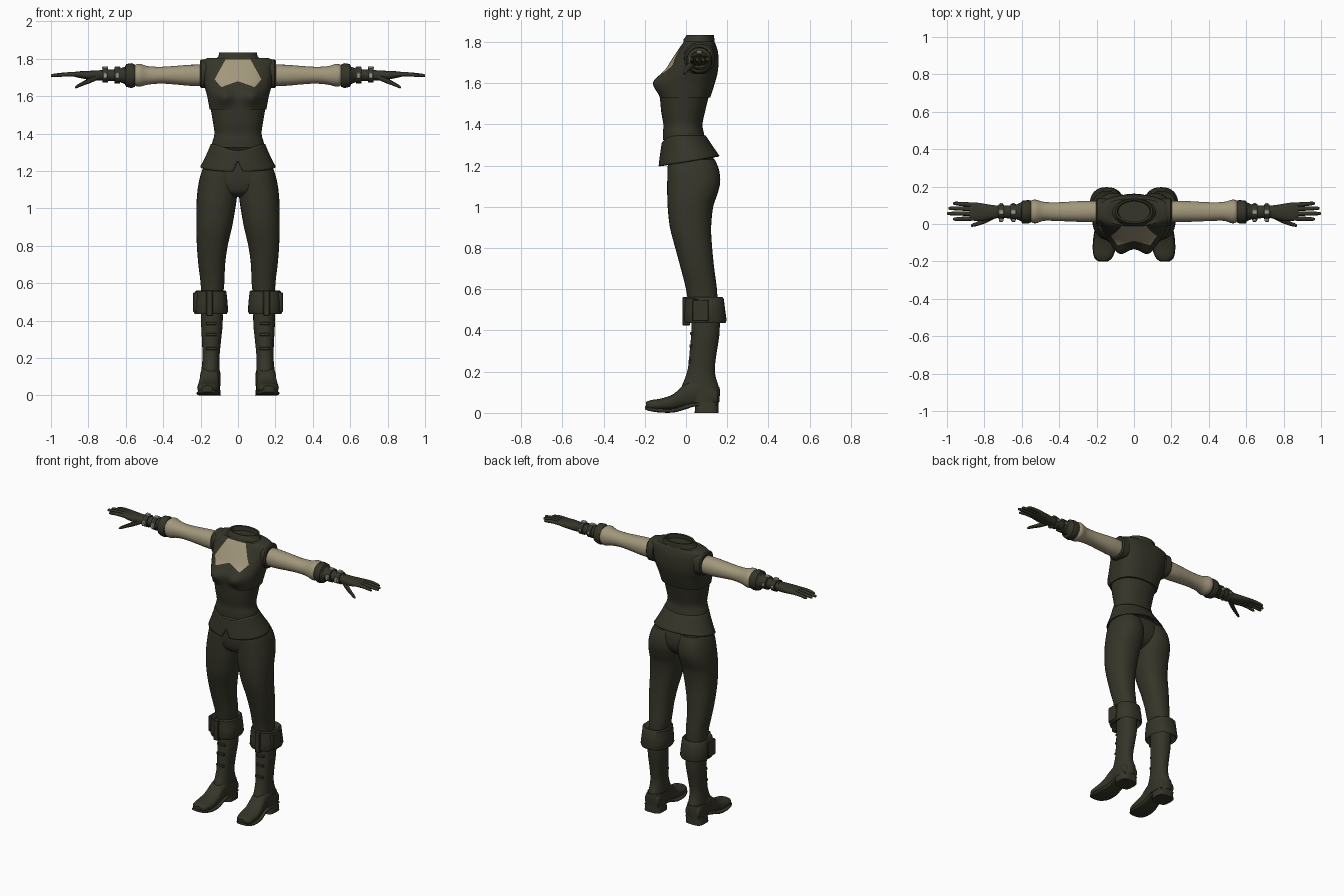
import bpy, bmesh, math
from mathutils import Vector


def material(name, rgb):
    m = bpy.data.materials.new(name)
    m.diffuse_color = (*rgb, 1)
    return m


OLIVE = material("dark olive leather", (0.036, 0.035, 0.022))
BEIGE = material("beige cloth", (0.36, 0.31, 0.20))
SILVER = material("silver metal", (0.32, 0.32, 0.30))


def finish(bm, name, mats, mirror=False):
    bmesh.ops.recalc_face_normals(bm, faces=bm.faces[:])
    me = bpy.data.meshes.new(name)
    bm.to_mesh(me)
    bm.free()
    ob = bpy.data.objects.new(name, me)
    bpy.context.collection.objects.link(ob)
    for m in mats:
        me.materials.append(m)
    if mirror:
        ob.modifiers.new("mirror", 'MIRROR').use_mirror_merge = False
    return ob


def smooth_rows(rows, steps):
    """Catmull-Rom refinement of the section list."""
    if steps == 1:
        return rows
    out = []
    for i in range(len(rows) - 1):
        a, b = rows[max(i - 1, 0)], rows[i]
        c, d = rows[i + 1], rows[min(i + 2, len(rows) - 1)]
        for s in range(steps):
            t = s / steps
            out.append([0.5 * (2 * q + (r - p) * t + (2 * p - 5 * q + 4 * r - u) * t * t
                               + (3 * q - p - 3 * r + u) * t ** 3)
                        for p, q, r, u in zip(a, b, c, d)])
    return out + [rows[-1]]


def loft_bm(rows, axis='z', n=32, steps=4, power=2.0, caps=True, shape=None):
    """rows: (position, min a, max a, min b, max b) of rounded sections along an axis."""
    bm = bmesh.new()
    rings = []
    for p, a0, a1, b0, b1 in smooth_rows(rows, steps):
        ring = []
        for k in range(n):
            w = 2 * math.pi * k / n
            c, s = math.cos(w), math.sin(w)
            a = (a0 + a1) / 2 + (a1 - a0) / 2 * math.copysign(abs(c) ** (2 / power), c)
            b = (b0 + b1) / 2 + (b1 - b0) / 2 * math.copysign(abs(s) ** (2 / power), s)
            co = {'z': (a, b, p), 'x': (p, a, b), 'y': (a, p, b)}[axis]
            ring.append(bm.verts.new(shape(*co) if shape else co))
        rings.append(ring)
    for r, q in zip(rings, rings[1:]):
        for k in range(n):
            bm.faces.new((r[k], r[(k + 1) % n], q[(k + 1) % n], q[k]))
    if caps:
        bm.faces.new(rings[0])
        bm.faces.new(rings[-1])
    return bm


def loft(name, rows, mat=OLIVE, mirror=False, **kw):
    return finish(loft_bm(rows, **kw), name, [mat], mirror)


def box(name, lo, hi, mat=OLIVE, mirror=True, bevel=0.004):
    bm = bmesh.new()
    bmesh.ops.create_cube(bm, size=1)
    for v in bm.verts:
        v.co = [l + (h - l) * (c + 0.5) for l, h, c in zip(lo, hi, v.co)]
    bmesh.ops.bevel(bm, geom=bm.edges[:], offset=bevel, segments=1, affect='EDGES')
    return finish(bm, name, [mat], mirror)


def limb(name, pts, mat=OLIVE, n=10):
    """Tapered, mirrored tube along x: (x, y, z, radius)."""
    return loft(name, [(x, y - r, y + r, z - r, z + r) for x, y, z, r in pts], mat,
                True, axis='x', n=n, steps=3)


# Upper vest with bust and a neckline panel cut into the front
def bust(x, y, z):
    if y < 0:
        for sx in (-0.075, 0.075):
            y -= 0.046 * math.exp(-((x - sx) / 0.052) ** 2 - ((z - 1.6) / 0.05) ** 2)
    return x, y, z


vest = loft_bm([(1.53, -.152, .152, -.125, .118), (1.60, -.165, .165, -.122, .14),
                (1.65, -.178, .178, -.104, .153), (1.70, -.187, .187, -.078, .158),
                (1.75, -.194, .194, -.046, .155), (1.785, -.197, .197, -.022, .145),
                (1.803, -.165, .165, -.008, .135)], n=64, steps=6, power=2.5, shape=bust)
outline = [((.07, 1.79), (.125, 1.69)), ((.125, 1.69), (.09, 1.648)), ((.09, 1.648), (0, 1.68))]
edges = []
for (x0, z0), (x1, z1) in outline:
    edges.append((Vector((x0, 0, z0)), Vector((z1 - z0, 0, x0 - x1))))
for side in (1, -1):
    for co, no in edges:
        bmesh.ops.bisect_plane(vest, geom=vest.verts[:] + vest.edges[:] + vest.faces[:],
                               plane_co=(co.x * side, 0, co.z), plane_no=(no.x * side, 0, no.z))
for f in vest.faces:
    c = f.calc_center_median()
    p = Vector((abs(c.x), 0, c.z))
    if c.y < 0.02 and c.z < 1.797 and all((p - co).dot(no) > 0 for co, no in edges):
        f.material_index = 1
# Keep the panel on the side of the outline that holds the chest centre
if not any(f.material_index for f in vest.faces):
    for f in vest.faces:
        c = f.calc_center_median()
        p = Vector((abs(c.x), 0, c.z))
        if c.y < 0.02 and c.z < 1.797 and all((p - co).dot(no) < 0 for co, no in edges):
            f.material_index = 1
finish(vest, "upper_vest", [OLIVE, BEIGE])

# Open collar and armhole rims
loft("collar", [(1.795, -.125, .125, -.012, .138), (1.812, -.105, .105, -.012, .138),
                (1.834, -.1, .1, .004, .135), (1.832, -.09, .09, .014, .125),
                (1.806, -.085, .085, .012, .122)], n=40, steps=1)
loft("armhole_rim", [(.15, -.01, .14, 1.645, 1.797), (.195, -.008, .138, 1.643, 1.797),
                     (.203, .0, .13, 1.65, 1.789), (.2, .01, .12, 1.66, 1.775)],
     mirror=True, axis='x', steps=1, power=2.4)

# Fitted waist
loft("waist_corset", [(1.325, -.143, .143, -.112, .095), (1.36, -.136, .136, -.112, .086),
                      (1.40, -.126, .126, -.11, .08), (1.46, -.134, .134, -.12, .092),
                      (1.545, -.148, .148, -.128, .113)], n=48, power=2.2)

# Flared peplum with front slit and slanted hem
bm = bmesh.new()
N, M = 56, 12
grid = []
for j in range(M + 1):
    t = j / M
    gap = 0.13 * max(0, (t - 0.5) / 0.5)
    row = []
    for k in range(N + 1):
        w = -math.pi / 2 + gap + (2 * math.pi - 2 * gap) * k / N
        c, s = math.cos(w), math.sin(w)
        rx = .146 + .056 * t ** 1.15
        y0, y1 = -.118 - .016 * t, .096 + .066 * t
        top = 1.345 - 0.035 * max(0, -s) ** 4
        hem = 1.222 + .025 * s
        row.append(bm.verts.new((rx * c, (y0 + y1) / 2 + (y1 - y0) / 2 * s, top + (hem - top) * t)))
    grid.append(row)
for r, q in zip(grid, grid[1:]):
    for k in range(N):
        bm.faces.new((r[k], r[k + 1], q[k + 1], q[k]))
bmesh.ops.remove_doubles(bm, verts=bm.verts[:], dist=1e-5)
peplum = finish(bm, "peplum", [OLIVE])
peplum.modifiers.new("thickness", 'SOLIDIFY').thickness = 0.007

# Trousers
loft("hips", [(1.06, -.06, .06, -.03, .06), (1.085, -.13, .13, -.07, .11), (1.13, -.19, .19, -.085, .14),
              (1.19, -.19, .19, -.088, .145), (1.245, -.168, .168, -.085, .13)], n=40, power=2.3)
loft("trouser_leg", [(.5, .085, .195, .015, .155), (.6, .073, .2, .0, .15), (.7, .069, .212, -.025, .137),
                     (.8, .055, .22, -.052, .127), (.9, .032, .222, -.078, .122),
                     (1.0, .014, .222, -.089, .132), (1.06, .006, .22, -.091, .152),
                     (1.12, .002, .213, -.091, .166), (1.18, .004, .2, -.09, .16),
                     (1.23, .012, .18, -.085, .14)], mirror=True, power=2.25)

# Boots: cuff, shaft, foot, sole, heel
loft("boot_cuff", [(.47, .085, .2, .02, .165), (.435, .06, .232, -.005, .192), (.45, .053, .238, -.011, .197),
                   (.5, .056, .234, -.008, .19), (.555, .062, .229, -.004, .183),
                   (.562, .07, .222, .003, .176), (.55, .08, .2, .012, .16)],
     mirror=True, steps=1, power=2.4)
box("cuff_tab", (.135, -.018, .425), (.17, .02, .562))
box("cuff_side_pouch", (.205, .03, .445), (.24, .11, .55))
loft("boot_shaft", [(.05, .095, .2, .0, .158), (.12, .097, .197, -.02, .16), (.17, .099, .192, -.004, .145),
                    (.22, .098, .19, .01, .14), (.3, .09, .193, .018, .15), (.38, .082, .197, .025, .162),
                    (.47, .082, .198, .028, .165)], mirror=True, power=2.2)
loft("boot_foot", [(.155, .11, .19, .04, .1), (.14, .098, .202, .035, .125), (.06, .097, .202, .035, .16),
                   (.0, .1, .203, .025, .145), (-.06, .1, .212, .015, .092), (-.12, .1, .218, .012, .07),
                   (-.17, .112, .213, .013, .062), (-.195, .135, .192, .02, .052)],
     axis='y', mirror=True, power=2.5)
loft("boot_sole", [(.15, .1, .2, .035, .052), (.05, .098, .204, .032, .05), (0, .1, .205, .018, .04),
                   (-.06, .096, .216, .002, .022), (-.13, .098, .221, .002, .022),
                   (-.18, .116, .212, .01, .028), (-.2, .14, .19, .018, .033)],
     axis='y', mirror=True, power=4)
loft("boot_heel", [(0, .092, .212, .042, .158), (.05, .097, .205, .045, .158)],
     mirror=True, steps=1, power=3.5)
loft("heel_guard", [(.05, .094, .206, .02, .161), (.1, .094, .203, .0, .165), (.125, .095, .2, .0, .162)],
     mirror=True, steps=2, power=2.3)
for i, z in enumerate((.25, .325, .385)):
    box(f"boot_strap_{i + 1}", (.115, .012 + .004 * i, z - .008), (.172, .06, z + .008), bevel=.003)

# Sleeves
loft("sleeve", [(.16, .01, .122, 1.655, 1.768), (.25, .01, .124, 1.655, 1.768), (.33, .013, .12, 1.662, 1.762),
                (.41, .016, .116, 1.667, 1.757), (.48, .017, .118, 1.662, 1.76), (.525, .004, .13, 1.651, 1.773),
                (.55, .01, .124, 1.657, 1.767), (.565, .03, .1, 1.68, 1.745)],
     BEIGE, True, axis='x', n=28, power=2.15)

# Gauntlet cuff, wrist, straps and buckles
loft("glove_cuff", [(.565, .02, .11, 1.67, 1.755), (.552, .008, .126, 1.65, 1.768),
                    (.568, .002, .128, 1.643, 1.776), (.598, .004, .124, 1.65, 1.772),
                    (.605, .016, .115, 1.665, 1.757), (.63, .026, .104, 1.675, 1.748)],
     mirror=True, axis='x', n=20, steps=1)
loft("glove_wrist", [(.6, .024, .106, 1.675, 1.75), (.66, .03, .1, 1.68, 1.744), (.74, .032, .1, 1.685, 1.74)],
     mirror=True, axis='x', n=20)
for i, x in enumerate((.645, .71)):
    r = .043 - .004 * i
    loft(f"wrist_strap_{i + 1}", [(x - .015, .065 - r, .065 + r, 1.712 - r, 1.712 + r),
                                  (x + .015, .065 - r, .065 + r, 1.712 - r, 1.712 + r)],
         mirror=True, axis='x', n=20, steps=1)
    box(f"front_buckle_{i + 1}", (x - .012, .012, 1.694), (x + .012, .03, 1.728), SILVER)
    box(f"top_buckle_{i + 1}", (x - .016, .05, 1.745), (x + .016, .078, 1.759), SILVER)
    box(f"back_stud_{i + 1}", (x - .009, .1, 1.702), (x + .009, .112, 1.722), SILVER)

# Gloved hand
loft("palm", [(.72, .034, .098, 1.687, 1.739), (.76, .025, .102, 1.684, 1.737), (.81, .016, .11, 1.69, 1.735),
              (.86, .018, .116, 1.7, 1.732), (.88, .026, .11, 1.706, 1.728)],
     mirror=True, axis='x', n=20, power=2.4)
for label, y0, y1, tip in (("index", .03, .026, .968), ("middle", .055, .056, 1.0),
                           ("ring", .08, .084, .992), ("little", .102, .11, .968)):
    limb(f"{label}_finger", [(.845, y0, 1.716, .012), (.91, (y0 + y1) / 2, 1.717, .0115),
                             (tip - .012, y1, 1.711, .009), (tip, y1, 1.709, .004)])
limb("thumb", [(.745, .045, 1.705, .016), (.79, .022, 1.685, .016), (.83, .004, 1.667, .012),
               (.862, -.006, 1.651, .009), (.872, -.009, 1.647, .004)])

# Smooth shading with crisp edges
bpy.ops.object.select_all(action='SELECT')
bpy.context.view_layer.objects.active = peplum
bpy.ops.object.shade_smooth_by_angle(angle=math.radians(40))
